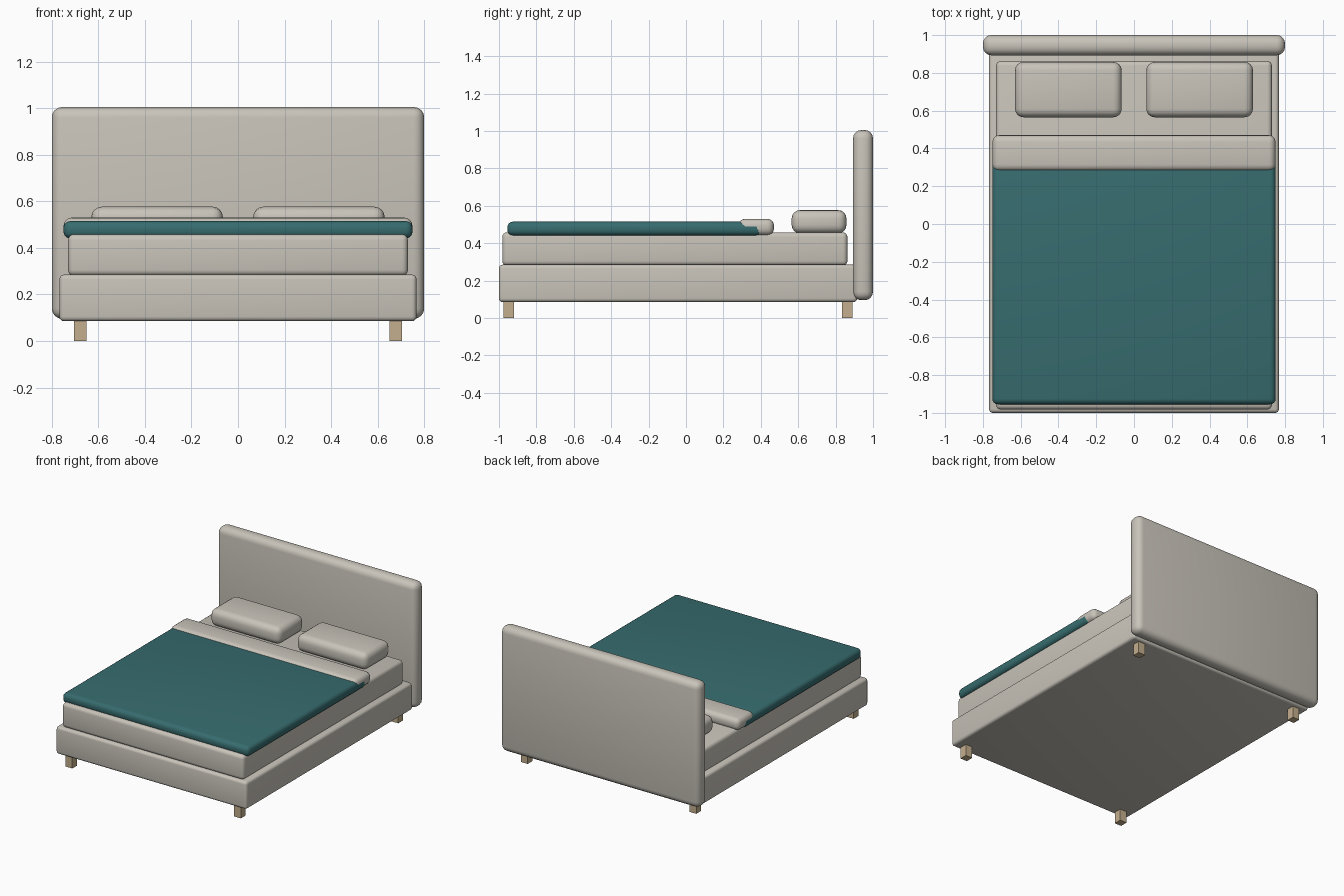
import bpy, math

if "Cube" in bpy.data.objects:
    bpy.data.objects.remove(bpy.data.objects["Cube"])


def material(name, rgb):
    m = bpy.data.materials.new(name)
    m.diffuse_color = (*rgb, 1)
    m.use_nodes = True
    m.node_tree.nodes["Principled BSDF"].inputs["Base Color"].default_value = m.diffuse_color
    return m


linen = material("warm_linen", (0.58, 0.55, 0.49))
teal = material("teal_fabric", (0.038, 0.150, 0.158))
wood = material("pale_wood", (0.55, 0.43, 0.27))


def box(name, x, y, z, mat, bevel=0.0, segments=4):
    """Box from (min, max) ranges, with optional rounded edges."""
    bpy.ops.mesh.primitive_cube_add(size=1, location=[(a + b) / 2 for a, b in (x, y, z)])
    ob = bpy.context.object
    ob.name = name
    ob.scale = [b - a for a, b in (x, y, z)]
    bpy.ops.object.transform_apply(location=False, rotation=False, scale=True)
    ob.data.materials.append(mat)
    if bevel:
        mod = ob.modifiers.new("rounding", 'BEVEL')
        mod.width = bevel
        mod.segments = segments
        bpy.ops.object.modifier_apply(modifier=mod.name)
        bpy.ops.object.shade_smooth_by_angle(angle=math.radians(35))
    return ob


# Frame and headboard
box("bed_base", (-0.767, 0.767), (-1.0, 0.915), (0.085, 0.285), linen, 0.02)
box("headboard", (-0.80, 0.80), (0.893, 1.0), (0.095, 1.005), linen, 0.045)

# Mattress
box("mattress", (-0.73, 0.73), (-0.982, 0.863), (0.28, 0.458), linen, 0.025)

# Duvet with turned-back fold
box("duvet", (-0.75, 0.75), (-0.955, 0.405), (0.44, 0.515), teal, 0.03)
box("duvet_fold", (-0.749, 0.749), (0.28, 0.47), (0.442, 0.53), linen, 0.035)

# Pillows and legs, mirrored left and right
for side, s in (("left", -1), ("right", 1)):
    box(f"pillow_{side}", sorted((s * 0.065, s * 0.63)), (0.565, 0.858),
        (0.452, 0.577), linen, 0.045)
    for end, y in (("front", -0.947), ("back", 0.861)):
        box(f"{end}_leg_{side}", sorted((s * 0.65, s * 0.705)),
            (y - 0.028, y + 0.028), (0.0, 0.09), wood)
